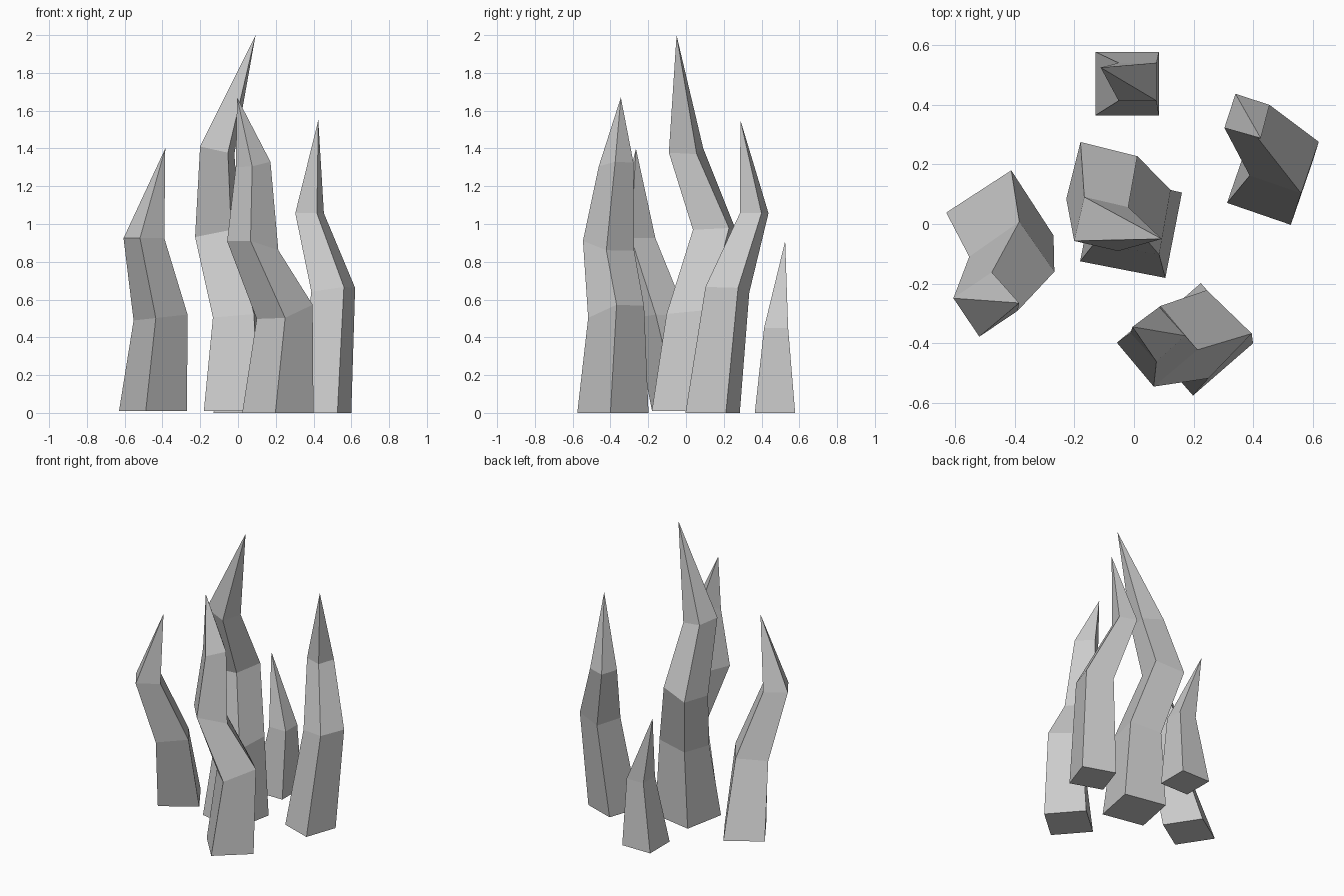
import bpy
import bmesh
from math import cos, sin, radians

default_cube = bpy.data.objects.get("Cube")
if default_cube:
    bpy.data.objects.remove(default_cube, do_unlink=True)

# Single stone colour
stone = bpy.data.materials.new("grey_stone")
stone.use_nodes = True
grey = (0.6, 0.6, 0.6, 1)
stone.diffuse_color = grey
stone.node_tree.nodes["Principled BSDF"].inputs["Base Color"].default_value = grey


def ring(bm, centre, radius, angle, slope_x=0, slope_y=0):
    """Add the four corners of a square section, tilted by the given slopes."""
    corners = []
    for quarter in range(4):
        turn = radians(angle + quarter * 90)
        dx, dy = radius * cos(turn), radius * sin(turn)
        height = centre[2] + slope_x * dx + slope_y * dy
        corners.append(bm.verts.new((centre[0] + dx, centre[1] + dy, height)))
    return corners


def spike(name, sections, tip):
    """Skin a stack of square sections and close it with a point."""
    bm = bmesh.new()
    rings = [ring(bm, *section) for section in sections]
    bm.faces.new(reversed(rings[0]))
    for lower, upper in zip(rings, rings[1:]):
        for i in range(4):
            j = (i + 1) % 4
            bm.faces.new((lower[i], lower[j], upper[j], upper[i]))
    point = bm.verts.new(tip)
    for i in range(4):
        bm.faces.new((rings[-1][i], rings[-1][(i + 1) % 4], point))
    bmesh.ops.recalc_face_normals(bm, faces=bm.faces)

    mesh = bpy.data.meshes.new(name)
    bm.to_mesh(mesh)
    bm.free()
    mesh.materials.append(stone)
    spike_object = bpy.data.objects.new(name, mesh)
    bpy.context.collection.objects.link(spike_object)
    return spike_object


# Each section: centre, radius, angle in degrees, optional tilt slopes
spike("right_spike", [
    ((-.45, 0, .01), .184, -12),
    ((-.41, -.135, .505), .145, -10, .11),
    ((-.498, -.27, .925), .11, -11),
], tip=(-.385, -.265, 1.4))

spike("front_spike", [
    ((.211, -.387, 0), .189, -4),
    ((.247, -.37, .535), .148, 1, .25, .22),
    ((.078, -.41, .885), .136, -5, -.19, -.17),
    ((.08, -.37, 1.315), .092, -3, .16, .1),
], tip=(-.005, -.345, 1.67))

spike("centre_spike", [
    ((-.01, -.01, .01), .206, 34),
    ((-.005, .025, .525), .156, 35, .1, .08),
    ((-.108, .156, .955), .139, 31, .2),
    ((-.11, 0, 1.39), .107, 32, -.22),
], tip=(.093, -.05, 2))

spike("left_spike", [
    ((.456, .141, 0), .16, 26),
    ((.504, .219, .652), .129, 26, .12, -.07),
    ((.379, .361, 1.057), .085, 27),
], tip=(.425, .288, 1.55))

spike("back_spike", [
    ((-.023, .471, 0), .151, 45),
    ((.012, .477, .45), .09, 45),
], tip=(-.112, .525, .91))
